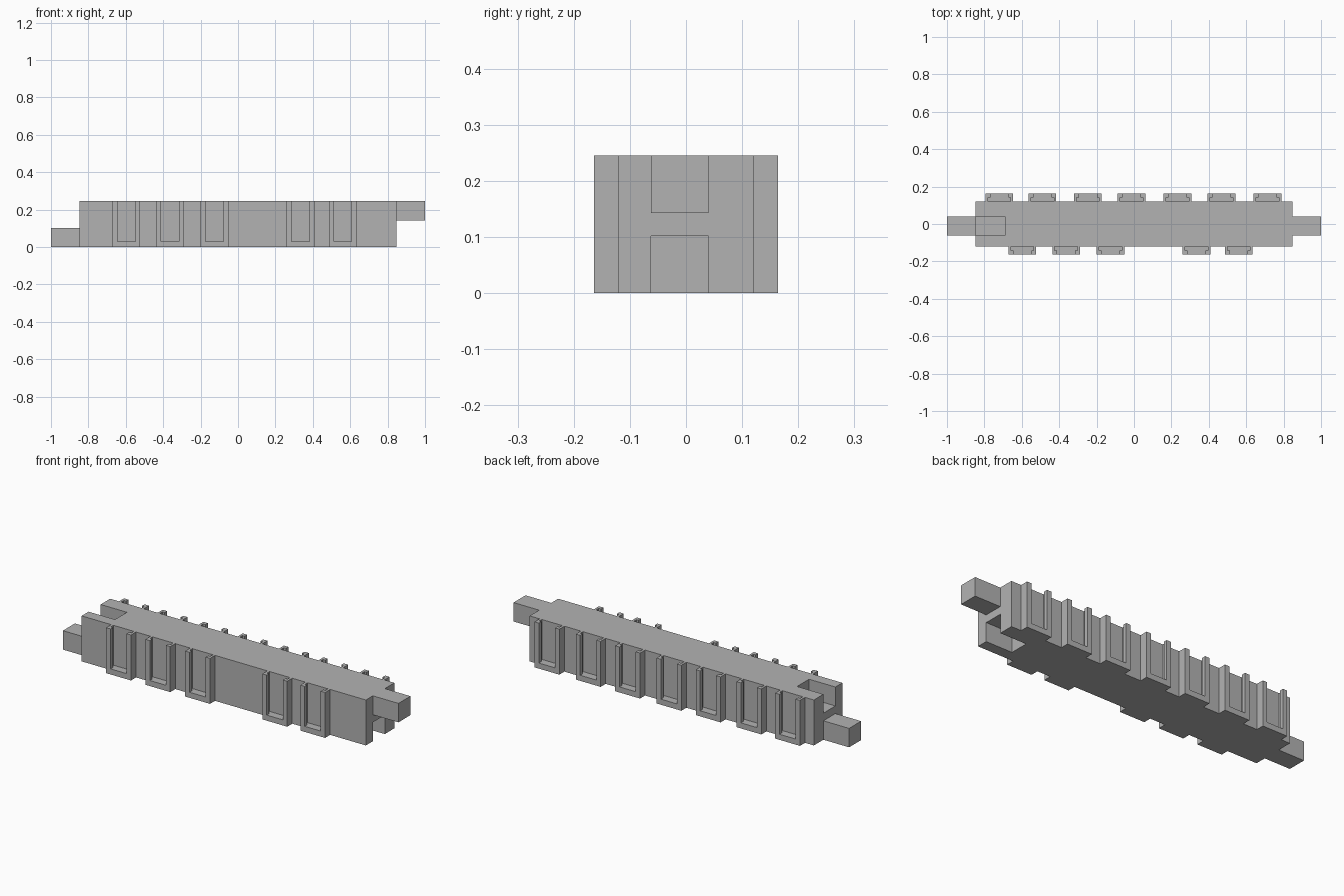
import bpy
import bmesh

if "Cube" in bpy.data.objects:
    bpy.data.objects.remove(bpy.data.objects["Cube"], do_unlink=True)

grey = bpy.data.materials.new("plain grey")
grey.use_nodes = True
grey.diffuse_color = (0.45, 0.45, 0.45, 1)
grey.node_tree.nodes["Principled BSDF"].inputs["Base Color"].default_value = grey.diffuse_color

HEIGHT = 0.245
END = 0.847          # half length of the body
SIDE = 0.121         # half width of the body
TAB_Y = (-0.062, 0.04)
TAB_H = 0.102


def prism(name, outline, z0, z1):
    """Extrude a flat outline from z0 up to z1."""
    bm = bmesh.new()
    face = bm.faces.new([bm.verts.new((x, y, z0)) for x, y in outline])
    top = bmesh.ops.extrude_face_region(bm, geom=[face])["geom"]
    verts = [v for v in top if isinstance(v, bmesh.types.BMVert)]
    bmesh.ops.translate(bm, verts=verts, vec=(0, 0, z1 - z0))
    bmesh.ops.recalc_face_normals(bm, faces=bm.faces)
    mesh = bpy.data.meshes.new(name)
    bm.to_mesh(mesh)
    bm.free()
    mesh.materials.append(grey)
    obj = bpy.data.objects.new(name, mesh)
    bpy.context.collection.objects.link(obj)
    return obj


def box(name, x, y, z):
    outline = [(x[0], y[0]), (x[1], y[0]), (x[1], y[1]), (x[0], y[1])]
    return prism(name, outline, *z)


# Long body with a socket in the top of one end and the bottom of the other
body = box("body", (-END, END), (-SIDE, SIDE), (0, HEIGHT))
cutters = [
    box("top_socket_cutter", (-END - 0.1, -0.69), TAB_Y, (HEIGHT - TAB_H, HEIGHT + 0.1)),
    box("bottom_socket_cutter", (0.69, END + 0.1), TAB_Y, (-0.1, TAB_H)),
]
for cutter in cutters:
    cutter.hide_render = True
    cutter.hide_set(True)
    cut = body.modifiers.new(cutter.name, "BOOLEAN")
    cut.operation = "DIFFERENCE"
    cut.solver = "EXACT"
    cut.object = cutter
bpy.context.view_layer.objects.active = body
for cutter in cutters:
    bpy.ops.object.modifier_apply(modifier=cutter.name)
    bpy.data.objects.remove(cutter, do_unlink=True)

# Connecting tabs: low on one end, high on the other
box("low_tab", (-1, -END), TAB_Y, (0, TAB_H))
box("high_tab", (END, 1), TAB_Y, (HEIGHT - TAB_H, HEIGHT))


def holder(name, cx, side):
    """Open-topped card holder: two lipped rails above a solid sill."""
    wall, lip, outer = SIDE, SIDE + 0.022, SIDE + 0.043
    half, pocket, opening = 0.074, 0.061, 0.048
    sill = 0.03
    for hand, label in ((-1, "right"), (1, "left")):
        rail = [(half, wall), (half, outer), (opening, outer),
                (opening, lip), (pocket, lip), (pocket, wall)]
        prism(f"{name}_{label}_rail",
              [(cx + hand * x, side * y) for x, y in rail], sill, HEIGHT)
    box(f"{name}_sill", (cx - half, cx + half),
        sorted((side * wall, side * outer)), (0, sill))


# Holders along the back and the front
for i, cx in enumerate((-0.72, -0.49, -0.247, -0.013, 0.233, 0.468, 0.714)):
    holder(f"back_holder_{i + 1}", cx, 1)
for i, cx in enumerate((-0.597, -0.363, -0.126, 0.334, 0.56)):
    holder(f"front_holder_{i + 1}", cx, -1)
